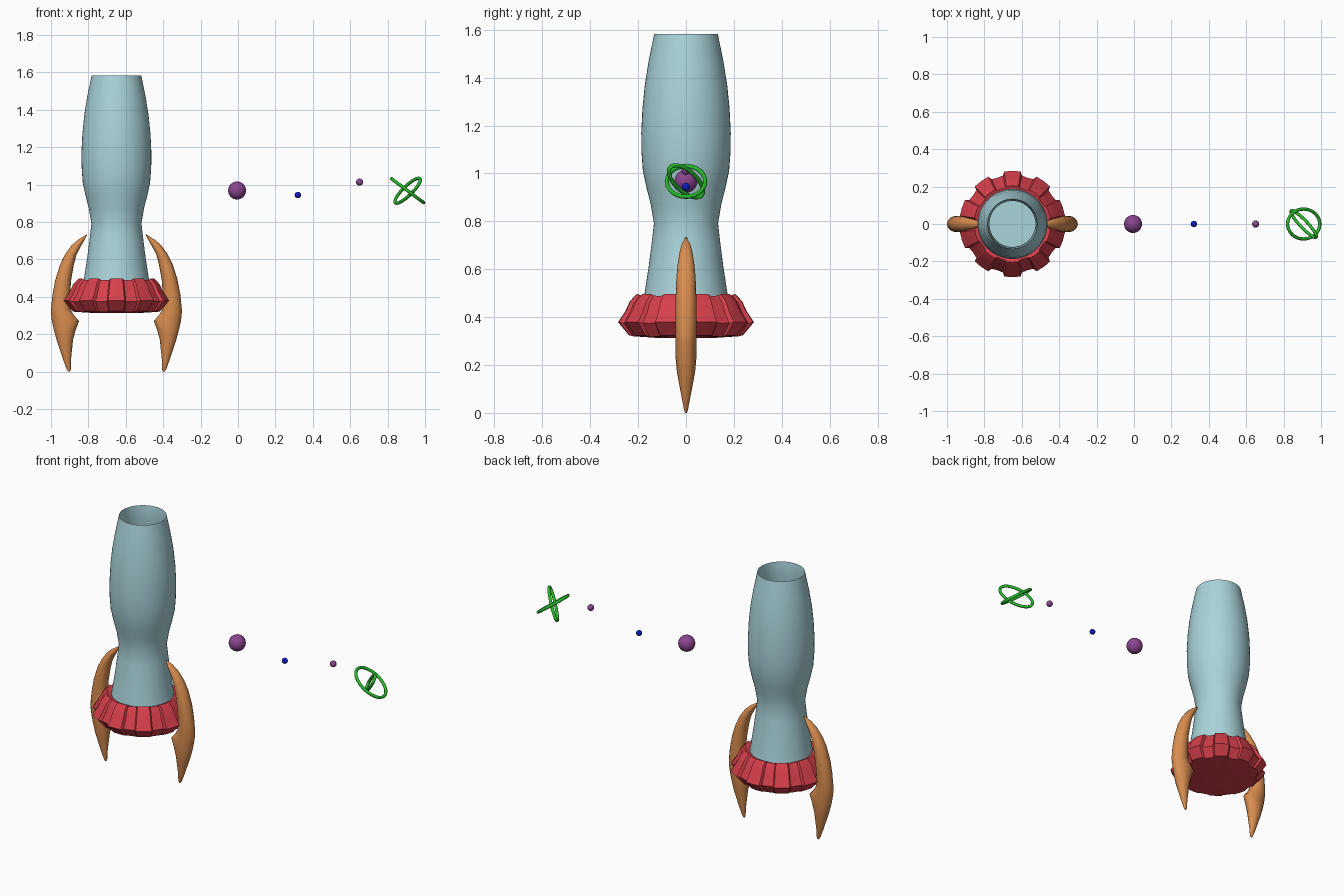
import bpy, bmesh, math
from mathutils import Vector

if "Cube" in bpy.data.objects:
    bpy.data.objects.remove(bpy.data.objects["Cube"], do_unlink=True)

AXIS_X = -0.65


def material(name, rgb):
    m = bpy.data.materials.new(name)
    m.use_nodes = True
    m.diffuse_color = (*rgb, 1)
    bsdf = next(n for n in m.node_tree.nodes if n.type == "BSDF_PRINCIPLED")
    bsdf.inputs["Base Color"].default_value = (*rgb, 1)
    bsdf.inputs["Roughness"].default_value = 0.6
    return m


PALE_BLUE = material("pale_blue", (0.40, 0.66, 0.71))
RED = material("red", (0.68, 0.05, 0.07))
ORANGE = material("orange", (0.70, 0.27, 0.08))
PURPLE = material("purple", (0.26, 0.06, 0.28))
BLUE = material("deep_blue", (0.004, 0.01, 0.55))
GREEN = material("green", (0.02, 0.50, 0.025))


def smooth(ob, angle=35):
    bpy.ops.object.select_all(action="DESELECT")
    ob.select_set(True)
    bpy.context.view_layer.objects.active = ob
    bpy.ops.object.shade_smooth_by_angle(angle=math.radians(angle))


def loft(name, rings, mat):
    """Skin a list of closed rings and cap both ends."""
    bm = bmesh.new()
    loops = [[bm.verts.new(p) for p in ring] for ring in rings]
    n = len(loops[0])
    for a, b in zip(loops, loops[1:]):
        for i in range(n):
            j = (i + 1) % n
            bm.faces.new((a[i], a[j], b[j], b[i]))
    bm.faces.new(loops[0])
    bm.faces.new(loops[-1])
    bmesh.ops.recalc_face_normals(bm, faces=bm.faces)
    me = bpy.data.meshes.new(name)
    bm.to_mesh(me)
    bm.free()
    me.materials.append(mat)
    ob = bpy.data.objects.new(name, me)
    bpy.context.collection.objects.link(ob)
    smooth(ob)
    return ob


def oval(cx, rx, ry, z, n):
    return [(cx + rx * math.cos(math.tau * i / n), ry * math.sin(math.tau * i / n), z)
            for i in range(n)]


# Hollow hull: up the outside, over the rim, down the inside to a floor
outer = [(0.19, 0.40), (0.173, 0.50), (0.156, 0.61), (0.142, 0.72), (0.134, 0.79),
         (0.147, 0.87), (0.165, 0.94), (0.18, 1.01), (0.186, 1.09), (0.187, 1.17),
         (0.182, 1.27), (0.172, 1.37), (0.156, 1.47), (0.133, 1.583)]
inner = [(0.123, 1.50)] + [(r - 0.011, z) for r, z in outer[-4:0:-1]]
loft("rocket_hull", [oval(AXIS_X, r, r, z, 48) for r, z in outer + inner], PALE_BLUE)

# Ruffled skirt: ten raised tabs around the base
# each row: radius in the gaps, extra radius on the tabs, height, ripple
skirt_rows = [(0.16, 0, 0.475, 0), (0.197, 0.008, 0.49, 0.007), (0.222, 0.012, 0.46, 0.007),
              (0.238, 0.016, 0.42, 0.004), (0.264, 0.020, 0.375, 0.004),
              (0.225, 0.012, 0.32, 0.003), (0.12, 0, 0.313, 0)]
tab_shape = [(-11, 0), (-9, 1), (0, 1), (9, 1), (11, 0), (18, -0.2)]
rings = []
for r, extra, z, ripple in skirt_rows:
    ring = []
    for k in range(10):
        for offset, raised in tab_shape:
            a = math.radians(90 + 36 * k + offset)
            rr = r + extra * raised
            ring.append((AXIS_X + rr * math.cos(a), rr * math.sin(a), z + ripple * raised))
    rings.append(ring)
loft("ruffled_skirt", rings, RED)

# Curved fins: height, outer and inner reach from the hull axis, half thickness
fin_rows = [(0.732, 0.162, 0.156, 0.003), (0.705, 0.205, 0.170, 0.018),
            (0.675, 0.240, 0.187, 0.026), (0.626, 0.275, 0.213, 0.034),
            (0.57, 0.302, 0.228, 0.040), (0.49, 0.327, 0.242, 0.043),
            (0.41, 0.342, 0.248, 0.044), (0.33, 0.35, 0.244, 0.044),
            (0.305, 0.349, 0.23, 0.044), (0.27, 0.345, 0.20, 0.044),
            (0.225, 0.335, 0.217, 0.043), (0.17, 0.32, 0.232, 0.038),
            (0.064, 0.285, 0.243, 0.018), (0.012, 0.266, 0.244, 0.008),
            (0.0, 0.258, 0.248, 0.004)]
for side, label in ((1, "left"), (-1, "right")):
    rings = [oval(AXIS_X + side * (o + i) / 2, (o - i) / 2, t, z, 16)
             for z, o, i, t in fin_rows]
    loft(label + "_fin", rings, ORANGE)


# Small floating balls
def ball(name, x, z, r, mat):
    bpy.ops.mesh.primitive_uv_sphere_add(segments=32, ring_count=16, radius=r,
                                         location=(x, 0, z))
    ob = bpy.context.object
    ob.name = name
    ob.data.materials.append(mat)
    smooth(ob)


ball("large_ball", -0.005, 0.968, 0.048, PURPLE)
ball("tiny_ball", 0.32, 0.944, 0.017, BLUE)
ball("small_ball", 0.65, 1.013, 0.019, PURPLE)


# Two crossed oval hoops
def hoop(name, u, v):
    centre, u, v = Vector((0.907, 0, 0.967)), Vector(u), Vector(v)
    cu = bpy.data.curves.new(name, "CURVE")
    cu.dimensions = "3D"
    cu.bevel_depth = 0.009
    cu.bevel_resolution = 2
    sp = cu.splines.new("POLY")
    sp.points.add(39)
    sp.use_cyclic_u = True
    for i, p in enumerate(sp.points):
        t = math.tau * i / 40
        p.co = (*(centre + u * math.cos(t) + v * math.sin(t)), 1)
    cu.materials.append(GREEN)
    ob = bpy.data.objects.new(name, cu)
    bpy.context.collection.objects.link(ob)
    bpy.ops.object.select_all(action="DESELECT")
    ob.select_set(True)
    bpy.context.view_layer.objects.active = ob
    bpy.ops.object.convert(target="MESH")
    smooth(bpy.context.object, 60)


hoop("wide_hoop", (0.086, 0, -0.064), (0, 0.08, 0))
hoop("narrow_hoop", (0.068, -0.068, 0.055), (0.006, 0.022, 0.038))
